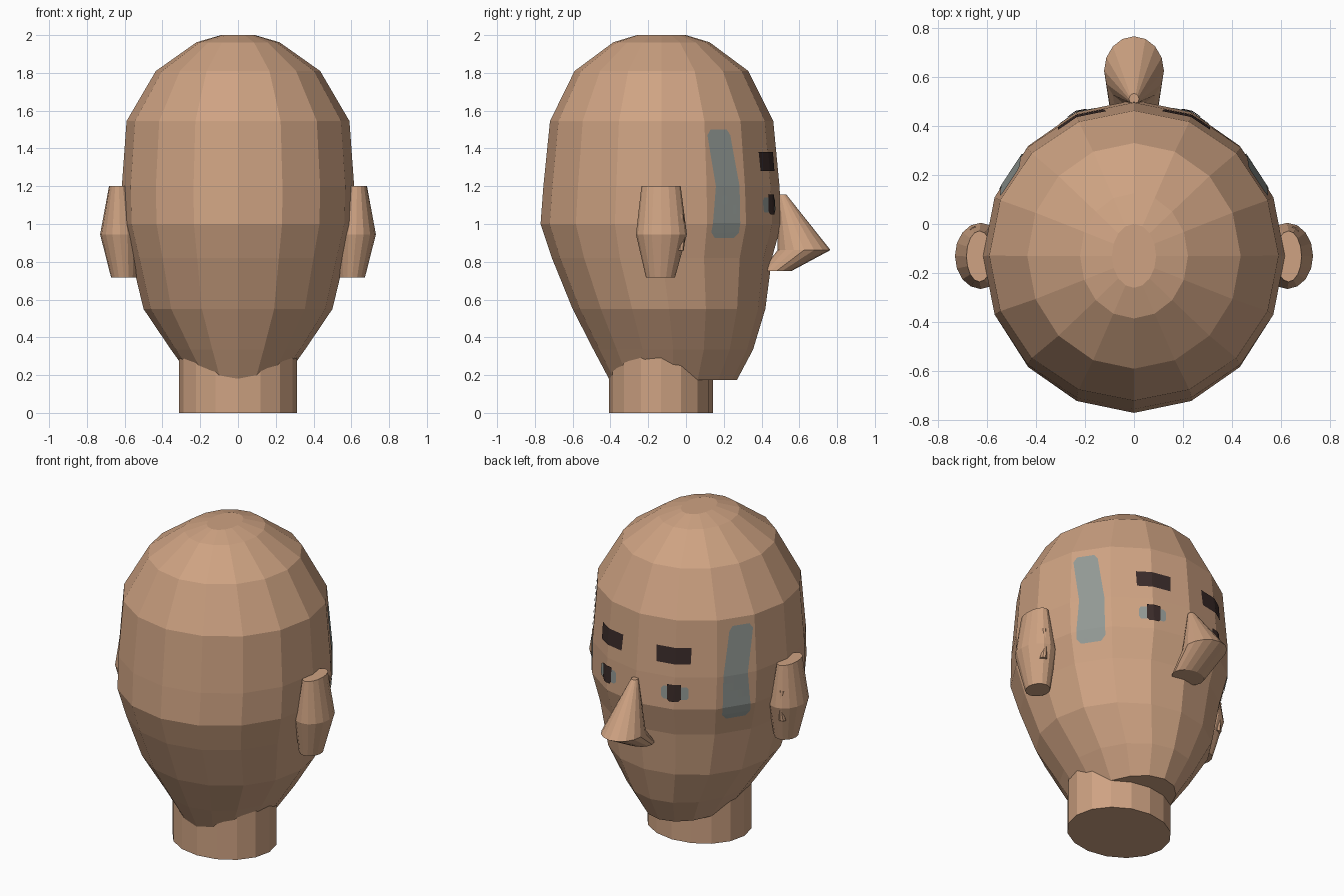
import bpy, bmesh, math
from mathutils import Vector
from mathutils.bvhtree import BVHTree

if "Cube" in bpy.data.objects:
    bpy.data.objects.remove(bpy.data.objects["Cube"])


def material(name, col):
    m = bpy.data.materials.new(name)
    m.diffuse_color = (*col, 1)
    m.use_nodes = True
    m.node_tree.nodes["Principled BSDF"].inputs["Base Color"].default_value = m.diffuse_color
    return m


SKIN = material("skin tan", (0.62, 0.365, 0.225))
GREY = material("cool grey", (0.29, 0.32, 0.30))
DARK = material("dark brown", (0.042, 0.024, 0.022))


def finish(name, bm, mat):
    me = bpy.data.meshes.new(name)
    bm.to_mesh(me)
    bm.free()
    me.materials.append(mat)
    ob = bpy.data.objects.new(name, me)
    bpy.context.collection.objects.link(ob)
    return ob


def loft(name, rings, sides, mat=SKIN):
    """Stack of elliptical rings (z, centre x, centre y, radius x, radius y), capped."""
    bm = bmesh.new()
    loops = []
    for z, cx, cy, rx, ry in rings:
        loops.append([bm.verts.new((cx + rx * math.sin(2 * math.pi * i / sides),
                                    cy + ry * math.cos(2 * math.pi * i / sides), z))
                      for i in range(sides)])
    for a, b in zip(loops, loops[1:]):
        for i in range(sides):
            j = (i + 1) % sides
            bm.faces.new((a[i], a[j], b[j], b[i]))
    bm.faces.new(loops[0])
    bm.faces.new(loops[-1])
    bmesh.ops.recalc_face_normals(bm, faces=bm.faces)
    return finish(name, bm, mat)


# Head: z, half width, back y, face y
profile = [
    (0.175, 0.24, -0.405, 0.27),
    (0.335, 0.355, -0.49, 0.355),
    (0.55, 0.50, -0.60, 0.42),
    (0.82, 0.565, -0.71, 0.455),
    (1.00, 0.61, -0.77, 0.505),
    (1.20, 0.615, -0.755, 0.495),
    (1.545, 0.59, -0.72, 0.462),
    (1.81, 0.435, -0.59, 0.33),
    (1.962, 0.22, -0.385, 0.125),
    (2.00, 0.09, -0.26, 0.0),
]
head = loft("head", [(z, 0, (b + f) / 2, w, (f - b) / 2) for z, w, b, f in profile], 16)

# Neck
loft("neck", [(0, 0, -0.133, 0.313, 0.275), (0.45, 0, -0.133, 0.313, 0.275)], 16)

# Nose: wide ball section tapering up to the bridge and back to the base
loft("nose", [(0.752, 0, 0.48, 0.10, 0.08),
              (0.862, 0, 0.625, 0.122, 0.14),
              (1.155, 0, 0.51, 0.02, 0.022)], 16)

# Ears with the small waisted fold at their front
for s, side in ((1, "right"), (-1, "left")):
    loft("ear_" + side, [(0.717, s * 0.605, -0.135, 0.067, 0.077),
                         (0.945, s * 0.625, -0.13, 0.105, 0.135),
                         (1.20, s * 0.63, -0.132, 0.053, 0.104)], 16)
    loft("ear_fold_" + side, [(0.86, s * 0.65, -0.033, 0.022, 0.022),
                              (0.945, s * 0.65, -0.018, 0.008, 0.014),
                              (1.05, s * 0.65, -0.033, 0.022, 0.022)], 8)

# Painted details: thin patches wrapped on the head surface
hb = bmesh.new()
hb.from_mesh(head.data)
tree = BVHTree.FromBMesh(hb)
AXIS_Y = -0.13


def patch(name, rows, mat, lift, s, cols=14, sub=5):
    """rows: (z, start angle, end angle), angles in degrees from the face direction."""
    fine = []
    for p, q in zip(rows, rows[1:]):
        fine += [[p[k] + (q[k] - p[k]) * t / sub for k in range(3)] for t in range(sub)]
    fine.append(rows[-1])
    bm = bmesh.new()
    grid = []
    for z, a0, a1 in fine:
        line = []
        for c in range(cols + 1):
            a = math.radians(a0 + (a1 - a0) * c / cols)
            d = Vector((s * math.sin(a), math.cos(a), 0))
            hit = tree.ray_cast(Vector((0, AXIS_Y, z)), d)[0]
            line.append(bm.verts.new(hit + d * lift))
        grid.append(line)
    for a, b in zip(grid, grid[1:]):
        for c in range(cols):
            f = [a[c], a[c + 1], b[c + 1], b[c]]
            bm.faces.new(f[::-1] if s > 0 else f)
    bm.normal_update()
    f = bm.faces[0] if bm.faces.ensure_lookup_table() is None else None
    if f.normal.dot(f.calc_center_median() - Vector((0, AXIS_Y, 1))) < 0:
        bmesh.ops.reverse_faces(bm, faces=bm.faces)
    return finish(name, bm, mat)


for s, side in ((1, "right"), (-1, "left")):
    patch("eyebrow_" + side, [(1.28, 11.5, 30.5), (1.38, 11, 31)], DARK, 0.005, s)
    patch("eye_" + side, [(1.06, 16, 28.5), (1.075, 14.6, 29.5),
                          (1.125, 14.6, 29.5), (1.14, 16, 28.5)], GREY, 0.004, s)
    patch("pupil_" + side, [(1.05, 19, 24), (1.065, 18, 25.5), (1.155, 18, 25.5)],
          DARK, 0.008, s)
    patch("sideburn_" + side, [(0.925, 61.5, 50), (0.955, 64, 47.5), (1.2, 62, 48),
                               (1.47, 66, 52), (1.5, 64, 54)], GREY, 0.005, s)
hb.free()
